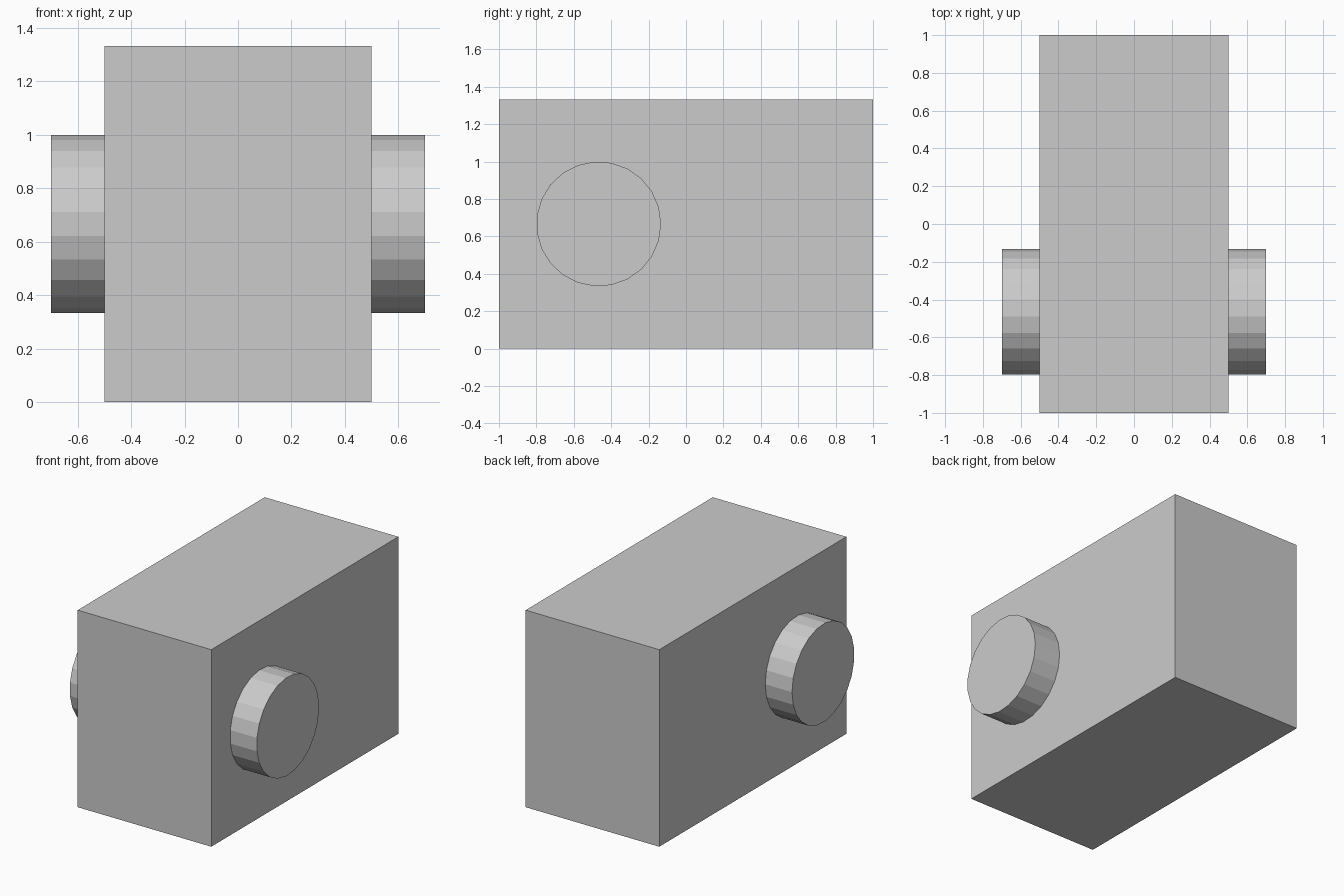
import bpy
from math import pi

if "Cube" in bpy.data.objects:
    bpy.data.objects.remove(bpy.data.objects["Cube"])

HEIGHT = 4 / 3

# Main block
bpy.ops.mesh.primitive_cube_add(size=1, location=(0, 0, HEIGHT / 2))
body = bpy.context.object
body.name = "body_block"
body.scale = (1, 2, HEIGHT)
bpy.ops.object.transform_apply(location=False, rotation=False, scale=True)

# Round side stubs, 23 flat sides with one corner pointing to the back
for side, name in ((-1, "left_stub"), (1, "right_stub")):
    bpy.ops.mesh.primitive_cylinder_add(
        vertices=23, radius=1 / 3, depth=0.2,
        location=(side * 0.6, -0.4667, HEIGHT / 2), rotation=(0, pi / 2, 0))
    bpy.context.object.name = name
